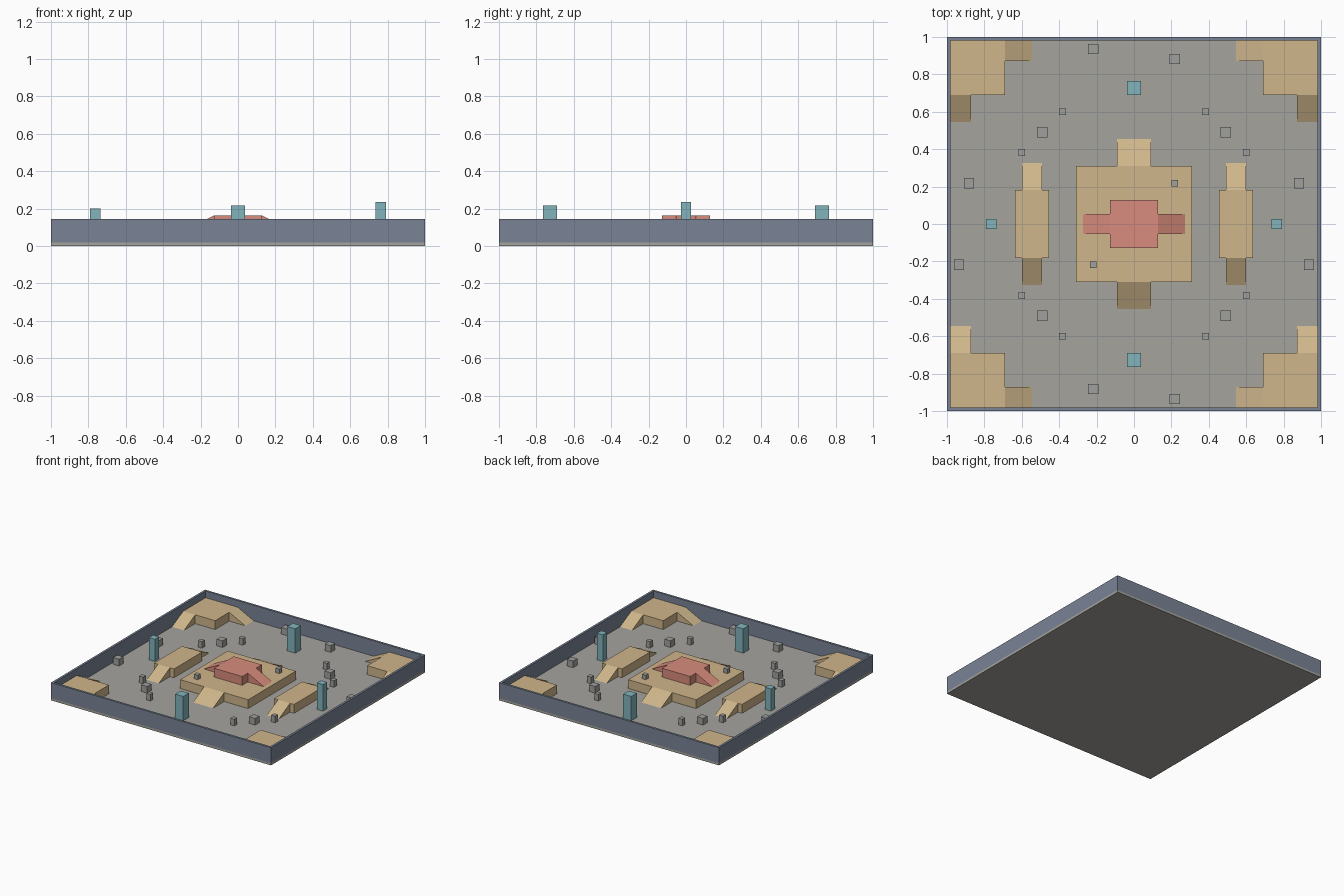
import bpy
import bmesh
from mathutils import Matrix, Vector

cube = bpy.data.objects.get("Cube")
if cube:
    bpy.data.objects.remove(cube, do_unlink=True)

U = 1 / 55      # layout unit: the arena is 110 units across
FLOOR = 1       # top of the floor slab
DECK = 5        # top of the raised platforms


def material(name, *rgb):
    """Flat material from 0-255 display values, stored as linear."""
    def lin(c):
        c /= 255
        return c / 12.92 if c <= 0.04045 else ((c + 0.055) / 1.055) ** 2.4
    colour = [lin(c) for c in rgb] + [1]
    m = bpy.data.materials.new(name)
    m.use_nodes = True
    m.diffuse_color = colour
    m.node_tree.nodes["Principled BSDF"].inputs["Base Color"].default_value = colour
    return m


STONE = material("stone grey", 165, 164, 158)
CRATE = material("crate grey", 160, 160, 158)
SLATE = material("slate blue", 122, 132, 150)
SAND = material("sand", 207, 182, 139)
RED = material("clay red", 216, 140, 125)
TEAL = material("teal", 130, 180, 188)


def finish(name, bm, mat):
    bmesh.ops.recalc_face_normals(bm, faces=bm.faces)
    bmesh.ops.scale(bm, vec=(U, U, U), verts=bm.verts)
    mesh = bpy.data.meshes.new(name)
    bm.to_mesh(mesh)
    bm.free()
    mesh.materials.append(mat)
    bpy.context.collection.objects.link(bpy.data.objects.new(name, mesh))


def box(name, mat, x, y, z0, sx, sy, z1):
    """Box centred on x, y, reaching from z0 to z1."""
    bm = bmesh.new()
    place = Matrix.Translation((x, y, (z0 + z1) / 2)) @ Matrix.Diagonal((sx, sy, z1 - z0, 1))
    bmesh.ops.create_cube(bm, size=1, matrix=place)
    finish(name, bm, mat)


def ramp(name, mat, x, y, z0, direction, width, length=8, rise=4):
    """Wedge whose tall end is at x, y and which descends along direction."""
    bm = bmesh.new()
    down = Vector((*direction, 0))
    side = Vector((-down.y, down.x, 0)) * width
    start = Vector((x, y, z0)) - side / 2
    corners = [start, start + down * length, start + Vector((0, 0, rise))]
    face = bm.faces.new([bm.verts.new(c) for c in corners])
    extruded = bmesh.ops.extrude_face_region(bm, geom=[face])["geom"]
    moved = [g for g in extruded if isinstance(g, bmesh.types.BMVert)]
    bmesh.ops.translate(bm, vec=side, verts=moved)
    finish(name, bm, mat)


# Floor slab and perimeter walls
box("floor", STONE, 0, 0, 0, 110, 110, FLOOR)
for s, end, flank in ((-1, "front", "right"), (1, "back", "left")):
    box(end + "_wall", SLATE, 0, s * 54.5, FLOOR, 110, 1, 8)
    box(flank + "_wall", SLATE, s * 54.5, 0, FLOOR, 1, 108, 8)

# Central platform with the raised block on it
box("central_platform", SAND, 0, 0, FLOOR, 34, 34, DECK)
box("central_block", RED, 0, 0, DECK, 14, 14, 9)
for s, end, flank in ((-1, "front", "right"), (1, "back", "left")):
    ramp("central_ramp_" + end, SAND, 0, s * 17, FLOOR, (0, s), 10)
    ramp("block_ramp_" + flank, RED, s * 7, 0, DECK, (s, 0), 6)

    # Side platforms, each with a ramp at both ends
    box("side_platform_" + flank, SAND, s * 30, 0, FLOOR, 10, 20, DECK)
    for t, way in ((-1, "front"), (1, "back")):
        ramp("side_ramp_" + flank + "_" + way, SAND, s * 30, t * 10, FLOOR, (0, t), 6)

        # Corner platforms with two ramps along the walls
        corner = flank + "_" + way
        box("corner_platform_" + corner, SAND, s * 46, t * 46, FLOOR, 16, 16, DECK)
        ramp("corner_ramp_a_" + corner, SAND, s * 38, t * 51, FLOOR, (-s, 0), 6)
        ramp("corner_ramp_b_" + corner, SAND, s * 51, t * 38, FLOOR, (0, -t), 6)

        # Crates repeated in every quadrant
        box("crate_" + corner, CRATE, s * 27, t * 27, FLOOR, 3, 3, 4)
        box("small_crate_a_" + corner, CRATE, s * 21, t * 33, FLOOR, 2, 2, 4)
        box("small_crate_b_" + corner, CRATE, s * 33, t * 21, FLOOR, 2, 2, 4)

    # Crates near the walls and on the central platform
    box("wall_crate_a_" + end, CRATE, -12, s * (50 + s * 1.5), FLOOR, 3, 3, 4)
    box("wall_crate_b_" + end, CRATE, 12, s * (50 - s * 1.5), FLOOR, 3, 3, 4)
    box("wall_crate_c_" + flank, CRATE, s * 48.5, 12, FLOOR, 3, 3, 4)
    box("wall_crate_d_" + flank, CRATE, s * 51.5, -12, FLOOR, 3, 3, 4)
    box("platform_crate_" + flank, CRATE, s * 12, s * 12, DECK, 2, 2, 7)

    # Pillars
    box("pillar_" + end, TEAL, 0, s * 40, FLOOR, 4, 4, 12)
    box("pillar_" + flank, TEAL, s * 42, 0, FLOOR, 3, 3, 12 + s)
